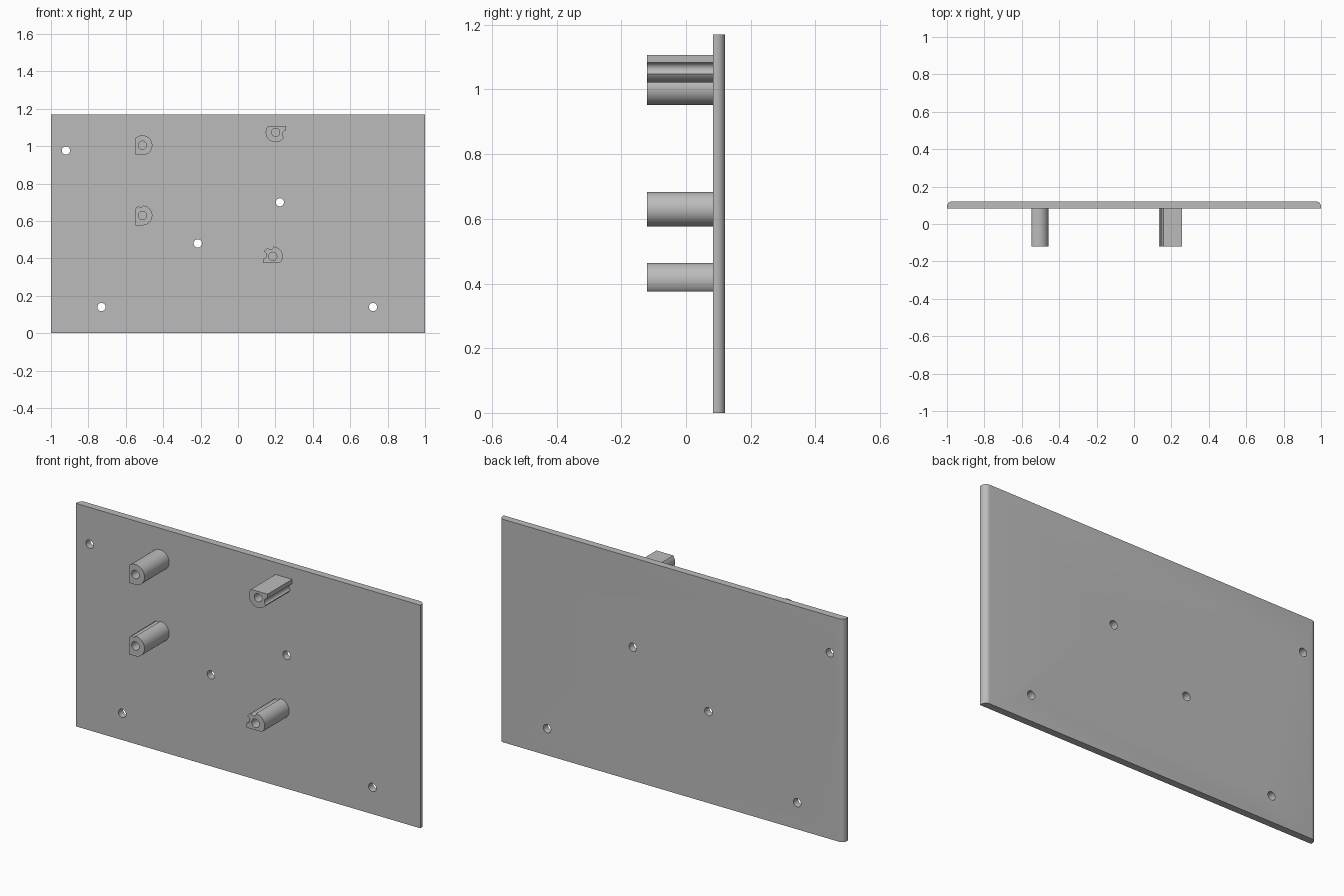
import bpy, bmesh
from math import sin, cos, pi

cube = bpy.data.objects.get("Cube")
if cube:
    bpy.data.objects.remove(cube, do_unlink=True)

FRONT, BACK, TIP, HEIGHT = 0.083, 0.121, -0.121, 1.17
POST_R, BORE_R = 0.053, 0.022

grey = bpy.data.materials.new("plain grey")
grey.use_nodes = True
grey.diffuse_color = (0.5, 0.5, 0.5, 1)
grey.node_tree.nodes["Principled BSDF"].inputs["Base Color"].default_value = (0.5, 0.5, 0.5, 1)


def arc(cx, cy, r, start, end, steps):
    return [(cx + r * cos(start + (end - start) * i / steps),
             cy + r * sin(start + (end - start) * i / steps)) for i in range(steps + 1)]


def circle(cx, cy, r, steps=32):
    return arc(cx, cy, r, 0, 2 * pi, steps)[:-1]


def prism(name, outlines, low, high, along):
    """Extrude closed outlines along y or z."""
    bm = bmesh.new()
    for outline in outlines:
        place = (lambda p: (p[0], low, p[1])) if along == "y" else (lambda p: (p[0], p[1], low))
        face = bm.faces.new([bm.verts.new(place(p)) for p in outline])
        out = bmesh.ops.extrude_face_region(bm, geom=[face])["geom"]
        shift = (0, high - low, 0) if along == "y" else (0, 0, high - low)
        bmesh.ops.translate(bm, vec=shift, verts=[g for g in out if isinstance(g, bmesh.types.BMVert)])
    bmesh.ops.recalc_face_normals(bm, faces=bm.faces)
    mesh = bpy.data.meshes.new(name)
    bm.to_mesh(mesh)
    bm.free()
    mesh.materials.append(grey)
    obj = bpy.data.objects.new(name, mesh)
    bpy.context.collection.objects.link(obj)
    return obj


def finish(obj, cutters):
    """Cut the holes, then smooth the curved walls."""
    bpy.ops.object.select_all(action="DESELECT")
    bpy.context.view_layer.objects.active = obj
    obj.select_set(True)
    for cutter in cutters:
        mod = obj.modifiers.new("cut", "BOOLEAN")
        mod.operation, mod.solver, mod.object = "DIFFERENCE", "EXACT", cutter
        bpy.ops.object.modifier_apply(modifier=mod.name)
        bpy.data.objects.remove(cutter, do_unlink=True)
    bpy.ops.object.shade_smooth_by_angle(angle=pi / 6)


# Panel with rounded upright edges at the back
R = 0.028
outline = [(-1, FRONT), (1, FRONT)]
outline += arc(1 - R, BACK - R, R, 0, pi / 2, 8) + arc(R - 1, BACK - R, R, pi / 2, pi, 8)
panel = prism("back_panel", [outline], 0, HEIGHT, "z")
holes = [(-0.92, 0.977), (-0.73, 0.14), (0.722, 0.14), (0.224, 0.70), (-0.215, 0.48)]
finish(panel, [prism("hole_cutter", [circle(x, z, BORE_R) for x, z in holes], 0, 0.2, "y")])


def post(name, cx, cz, corner, flat, notches):
    """Round post with one squared corner, one flat side, grooves and a bore."""
    kx, kz = corner
    points, cornered = [], False
    for x, z in circle(0, 0, POST_R, 48):
        if x * kx > 1e-6 and z * kz > 1e-6:
            if cornered:
                continue
            x, z, cornered = kx, kz, True
        elif flat == "left":
            x = max(x, kx)
        elif flat == "top":
            z = min(z, kz)
        else:
            z = max(z, kz)
        points.append((cx + x, cz + z))
    obj = prism(name, [points], TIP, FRONT + 0.008, "y")
    cutters = [prism("bore_cutter", [circle(cx, cz, BORE_R)], -0.3, FRONT, "y")]
    for x, z, r in notches:
        cutters.append(prism("groove_cutter", [circle(cx + x, cz + z, r, 24)], -0.3, 0.3, "y"))
    finish(obj, cutters)


# Mounting posts
post("upper_right_post", -0.511, 1.005, (-0.036, -0.053), "left", [])
post("lower_right_post", -0.511, 0.63, (-0.036, -0.053), "left", [(-0.009, 0.056, 0.012)])
post("upper_left_post", 0.201, 1.074, (0.055, 0.033), "top", [(0.055, -0.01, 0.019)])
post("lower_left_post", 0.186, 0.411, (-0.052, -0.036), "bottom",
     [(-0.052, 0.006, 0.019), (-0.012, 0.052, 0.016)])
